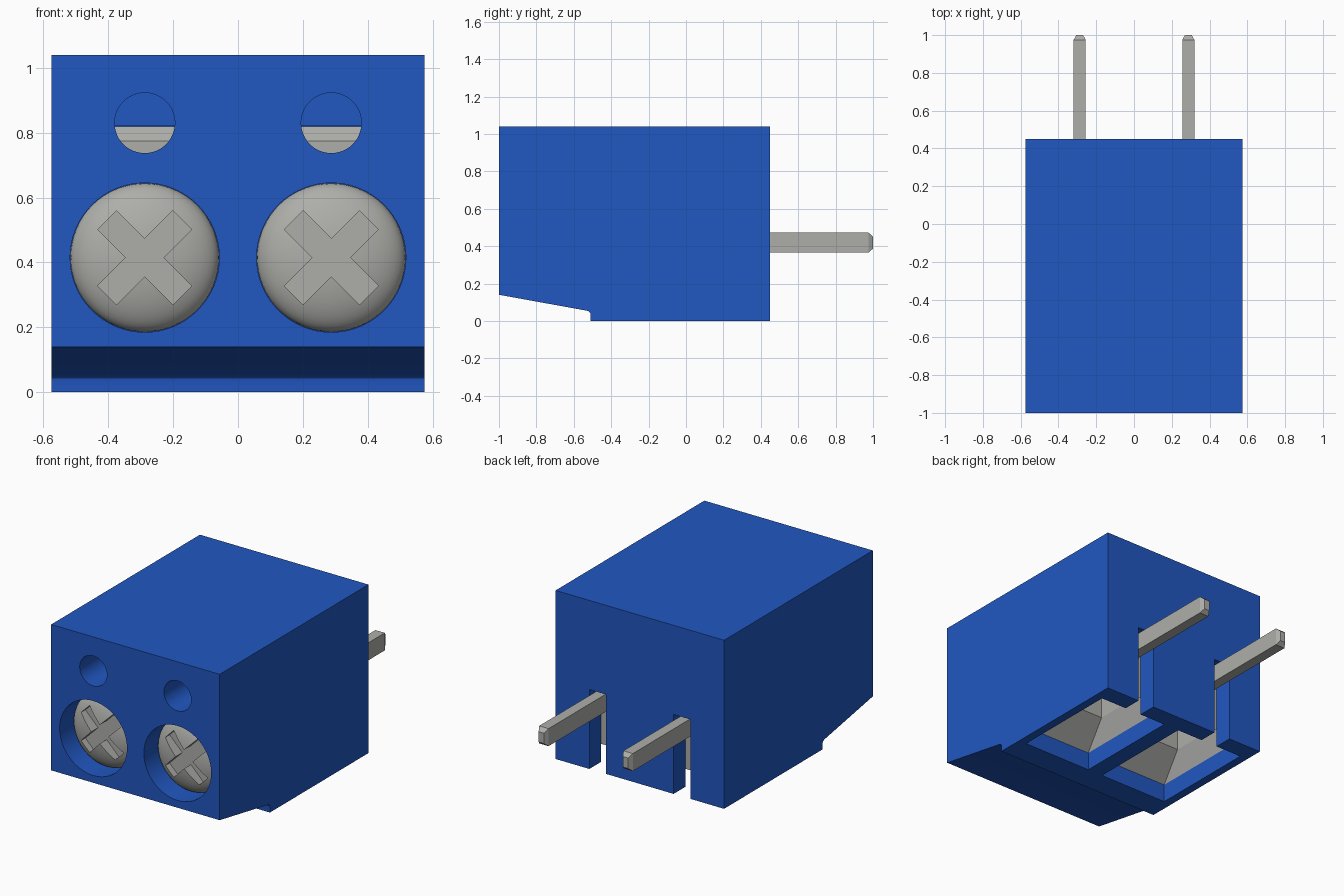
import bpy, bmesh, math
from mathutils import Matrix, Vector

cube = bpy.data.objects.get("Cube")
if cube:
    bpy.data.objects.remove(cube, do_unlink=True)


def material(name, rgb, rough):
    m = bpy.data.materials.new(name)
    m.diffuse_color = (*rgb, 1)
    m.use_nodes = True
    bsdf = m.node_tree.nodes["Principled BSDF"]
    bsdf.inputs["Base Color"].default_value = (*rgb, 1)
    bsdf.inputs["Roughness"].default_value = rough
    return m


BLUE = material("blue plastic", (0.015, 0.095, 0.53), 0.5)
GREY = material("grey metal", (0.42, 0.42, 0.40), 0.5)


def finish(bm, name, mat=None):
    bmesh.ops.recalc_face_normals(bm, faces=bm.faces)
    mesh = bpy.data.meshes.new(name)
    bm.to_mesh(mesh)
    bm.free()
    ob = bpy.data.objects.new(name, mesh)
    bpy.context.collection.objects.link(ob)
    if mat:
        mesh.materials.append(mat)
    else:
        ob.hide_render = True
    return ob


def loft(name, rings, mat=None):
    """Skin equal-sized rings of points and cap both ends."""
    bm = bmesh.new()
    loops = [[bm.verts.new(p) for p in ring] for ring in rings]
    n = len(loops[0])
    for a, b in zip(loops, loops[1:]):
        for i in range(n):
            j = (i + 1) % n
            bm.faces.new((a[i], a[j], b[j], b[i]))
    bm.faces.new(loops[0])
    bm.faces.new(loops[-1])
    return finish(bm, name, mat)


def rect_z(x, hx, y0, y1, z):
    return [(x - hx, y0, z), (x + hx, y0, z), (x + hx, y1, z), (x - hx, y1, z)]


def rect_y(x, hx, z0, z1, y):
    return [(x - hx, y, z0), (x + hx, y, z0), (x + hx, y, z1), (x - hx, y, z1)]


def disc_y(x, z, r, y, n=64):
    return [(x + r * math.cos(2 * math.pi * i / n), y,
             z + r * math.sin(2 * math.pi * i / n)) for i in range(n)]


def activate(ob):
    bpy.ops.object.select_all(action='DESELECT')
    ob.select_set(True)
    bpy.context.view_layer.objects.active = ob


def cut(ob, cutter):
    mod = ob.modifiers.new("cut", 'BOOLEAN')
    mod.operation = 'DIFFERENCE'
    mod.solver = 'EXACT'
    mod.object = cutter
    activate(ob)
    bpy.ops.object.modifier_apply(modifier=mod.name)
    bpy.data.objects.remove(cutter, do_unlink=True)


def smooth(ob, degrees=30):
    activate(ob)
    bpy.ops.object.shade_smooth_by_angle(angle=math.radians(degrees))


# Housing side profile (y, z) with a sloped underside and a filleted step
profile = [(-1, 1.04), (-1, 0.14), (-0.53, 0.055), (-0.52, 0.051), (-0.512, 0.043),
           (-0.51, 0.033), (-0.51, 0), (0.45, 0), (0.45, 1.04)]
housing = loft("housing", [[(x, y, z) for y, z in profile] for x in (-0.575, 0.575)], BLUE)

SCREW_Z = 0.415
for side, cx in (("right", -0.2875), ("left", 0.2875)):
    # Wire pocket, pin slot, screw well and test hole in the housing
    cut(housing, loft("pocket_cutter", [rect_z(cx, 0.235, -0.35, 0.335, z) for z in (-0.1, 0.82)]))
    cut(housing, loft("slot_cutter", [rect_z(cx, 0.057, 0.3, 0.6, z) for z in (-0.1, 0.49)]))
    cut(housing, loft("well_cutter", [disc_y(cx, SCREW_Z, 0.23, y) for y in (-1.1, -0.75)]))
    cut(housing, loft("hole_cutter", [disc_y(cx, 0.83, 0.093, y, 48) for y in (-1.1, 0.3)]))

    # Metal clamp with chamfered top and a funnel-shaped wire entry
    loft(side + "_wire_clamp", [
        rect_z(cx, 0.233, -0.31, 0.333, 0.819),
        rect_z(cx, 0.233, -0.348, 0.333, 0.775),
        rect_z(cx, 0.233, -0.348, 0.333, 0.11),
        rect_z(cx, 0.185, -0.17, 0.155, 0.25),
        rect_z(cx, 0.185, -0.17, 0.155, 0.65)], GREY)

    # Solder pin with a chamfered tip
    loft(side + "_pin", [
        rect_y(cx, 0.032, 0.365, 0.473, 0.3),
        rect_y(cx, 0.032, 0.365, 0.473, 0.975),
        rect_y(cx, 0.018, 0.387, 0.451, 1.0)], GREY)

    # Domed screw head with a cross recess
    rings = [disc_y(cx, SCREW_Z, 0.229, -0.751)]
    for k in range(12):
        t = math.radians(86) * k / 11
        rings.append(disc_y(cx, SCREW_Z, 0.229 * math.cos(t), -0.85 - 0.09 * math.sin(t)))
    screw = loft(side + "_screw", rings, GREY)
    for angle in (45, -45):
        arm = loft("cross_cutter", [rect_y(0, 0.164, -0.041, 0.041, y) for y in (-1.1, -0.87)])
        arm.data.transform(Matrix.Translation(Vector((cx, 0, SCREW_Z)))
                           @ Matrix.Rotation(math.radians(angle), 4, 'Y'))
        cut(screw, arm)
    smooth(screw)

smooth(housing)
